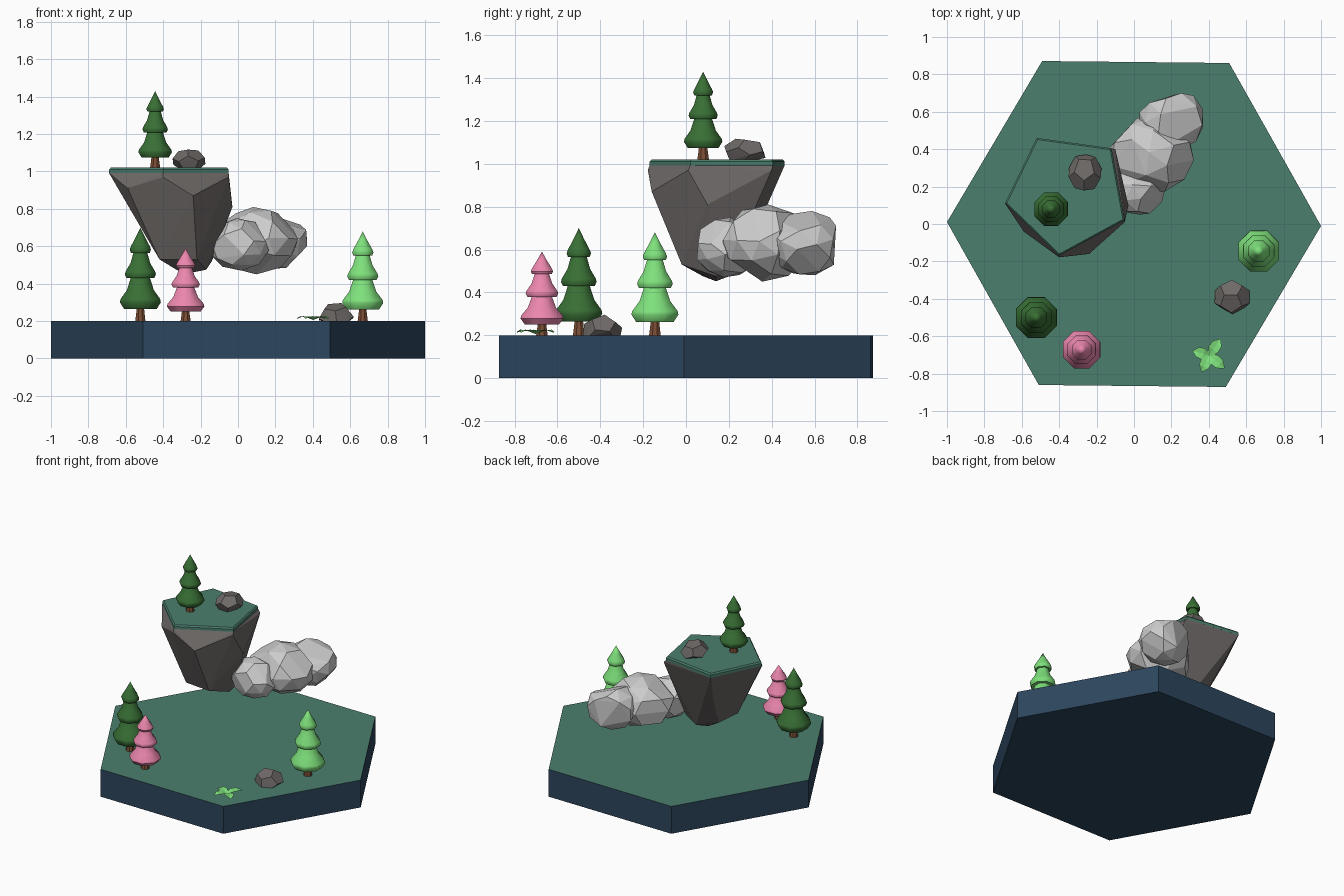
import bpy, bmesh, math, random
from mathutils import Vector, Euler

if "Cube" in bpy.data.objects:
    bpy.data.objects.remove(bpy.data.objects["Cube"])

def material(name, rgb):
    m = bpy.data.materials.new(name)
    m.diffuse_color = (*rgb, 1)
    m.use_nodes = True
    m.node_tree.nodes["Principled BSDF"].inputs["Base Color"].default_value = m.diffuse_color
    return m

TEAL = material("grass", (0.07, 0.21, 0.155))
BLUE = material("base_side", (0.025, 0.06, 0.11))
DARK = material("dark_leaves", (0.04, 0.16, 0.035))
LIGHT = material("light_leaves", (0.21, 0.75, 0.2))
PINK = material("pink_leaves", (0.83, 0.24, 0.42))
BROWN = material("bark", (0.2, 0.075, 0.035))
STONE = material("stone", (0.16, 0.145, 0.14))

def finish(bm, name, *mats):
    bmesh.ops.recalc_face_normals(bm, faces=bm.faces[:])
    me = bpy.data.meshes.new(name)
    bm.to_mesh(me)
    bm.free()
    for m in mats:
        me.materials.append(m)
    ob = bpy.data.objects.new(name, me)
    bpy.context.collection.objects.link(ob)
    return ob

def hull(name, pts, *mats):
    bm = bmesh.new()
    vs = [bm.verts.new(p) for p in pts]
    res = bmesh.ops.convex_hull(bm, input=vs)
    junk = {g for g in res["geom_interior"] + res["geom_unused"] if isinstance(g, bmesh.types.BMVert)}
    bmesh.ops.delete(bm, geom=list(junk), context='VERTS')
    bmesh.ops.dissolve_limit(bm, angle_limit=0.03, verts=bm.verts[:], edges=bm.edges[:])
    return finish(bm, name, *mats)

def lathe(name, profile, sides, loc, mat):
    """Revolve (radius, z) points; radius 0 makes a pole."""
    bm = bmesh.new()
    rings = []
    for r, z in profile:
        n = sides if r > 0 else 1
        rings.append([bm.verts.new((loc[0] + r * math.cos(2 * math.pi * (i + .5) / sides),
                                    loc[1] + r * math.sin(2 * math.pi * (i + .5) / sides),
                                    loc[2] + z)) for i in range(n)])
    for a, b in zip(rings, rings[1:]):
        for i in range(sides):
            j = (i + 1) % sides
            q = [a[i % len(a)], a[j % len(a)], b[j % len(b)], b[i % len(b)]]
            bm.faces.new(list(dict.fromkeys(q)))
    return finish(bm, name, mat)

# Hexagonal base: teal top, blue sides
hexa = [(math.cos(math.radians(60 * i - .6)), math.sin(math.radians(60 * i - .6))) for i in range(6)]
base = hull("hexagon_base", [(x, y, z) for x, y in hexa for z in (0, .2)], BLUE, TEAL)
for p in base.data.polygons:
    p.material_index = 1 if p.normal.z > .9 else 0

# Floating island: grass slab with a bevelled rim, rock tapering underneath
rim = [(-.69, .11), (-.52, .46), (-.12, .405), (-.05, .02), (-.40, -.17)]
cx, cy = -.36, .17
inset = [(cx + (x - cx) * .97, cy + (y - cy) * .97) for x, y in rim]
hull("island_grass", [(x, y, z) for x, y in rim for z in (.99, 1.01)]
     + [(x, y, 1.02) for x, y in inset], TEAL)
hull("island_rock", [(x, y, .992) for x, y in rim] + [
    (-.10, .40, .97), (-.03, .10, .81), (-.05, .01, .97), (-.59, -.04, .91),
    (-.40, -.178, .97), (-.24, -.16, .87), (-.42, .0, .53), (-.33, .08, .475),
    (-.28, .14, .452), (-.17, .14, .475), (-.14, .2, .52), (-.25, .24, .49),
    (-.40, .20, .53), (-.22, -.02, .53), (-.53, .05, .72), (-.45, .33, .75),
    (-.16, .34, .81)], STONE)

# Faceted cloud puffs
def puff(name, loc, radii, seed):
    rnd = random.Random(seed)
    bm = bmesh.new()
    bmesh.ops.create_icosphere(bm, subdivisions=2, radius=1)
    rot = Euler((seed, seed * .7, seed * 1.3)).to_matrix()
    keep = rnd.sample([rot @ v.co for v in bm.verts], 30)
    bm.free()
    lo = [min(p[k] for p in keep) for k in range(3)]
    hi = [max(p[k] for p in keep) for k in range(3)]
    pts = [[loc[k] + radii[k] * (2 * (p[k] - lo[k]) / (hi[k] - lo[k]) - 1) for k in range(3)]
           for p in keep]
    hull(name, pts)

puff("cloud_puff_middle", (.09, .37, .63), (.23, .20, .18), 3)
puff("cloud_puff_back", (.20, .545, .63), (.17, .155, .15), 5)
puff("cloud_puff_front", (.005, .20, .61), (.16, .15, .14), 8)

# Three-tier conifers
TIERS = [(0, .17), (.45, .14), (.8, .13), (1, .20), (.97, .235), (.66, .33), (.47, .46),
         (.68, .46), (.76, .50), (.72, .53), (.48, .62), (.34, .73),
         (.46, .73), (.52, .765), (.46, .80), (.22, .9), (0, 1)]

def tree(name, x, y, z, height, radius, leaves):
    lathe(name + "_trunk", [(0, -.005), (.03, -.005), (.023, height * .1), (.02, height * .2),
                            (0, height * .2)], 8, (x, y, z), BROWN)
    crown = lathe(name + "_crown", [(r * radius * 1.03, h * height) for r, h in TIERS],
                  8, (x, y, z), leaves)
    bpy.ops.object.select_all(action='DESELECT')
    crown.select_set(True)
    bpy.context.view_layer.objects.active = crown
    bpy.ops.object.shade_smooth_by_angle(angle=math.radians(46))

tree("dark_tree", -.522, -.50, .2, .50, .115, DARK)
tree("pink_tree", -.28, -.672, .2, .39, .105, PINK)
tree("light_tree", .667, -.145, .2, .48, .115, LIGHT)
tree("island_tree", -.443, .08, 1.02, .41, .094, DARK)

# Boulders: squashed, turned dodecahedra with flat undersides
def boulder(name, loc, radii, floor, turn):
    g = (1 + 5 ** .5) / 2
    signs = (-1, 1)
    pts = [Vector((a, b, c)) for a in signs for b in signs for c in signs]
    for a in signs:
        for b in signs:
            pts += [Vector((0, a / g, b * g)), Vector((a / g, b * g, 0)), Vector((a * g, 0, b / g))]
    rot = Euler(turn).to_matrix()
    pts = [rot @ p / 3 ** .5 for p in pts]
    hull(name, [(loc[0] + p.x * radii[0], loc[1] + p.y * radii[1],
                 max(floor, loc[2] + p.z * radii[2])) for p in pts], STONE)

boulder("ground_boulder", (.525, -.39, .215), (.1, .095, .085), .195, (.4, .3, .5))
boulder("island_boulder", (-.262, .275, 1.055), (.092, .105, .068), 1.015, (.9, .2, 1.2))

# Low plant: four arched leaves folded along the middle
bm = bmesh.new()
for deg, length in ((165, .09), (55, .105), (-40, .105), (-115, .095)):
    a = math.radians(deg)
    d, s = Vector((math.cos(a), math.sin(a), 0)), Vector((-math.sin(a), math.cos(a), 0))
    rows = []
    for t, w, z in ((0, .012, .206), (.35, .030, .220), (.7, .028, .222), (1, .004, .212)):
        c = Vector((.402, -.702, z)) + d * length * t
        rows.append([bm.verts.new(c + s * w * k + Vector((0, 0, .004 * abs(k)))) for k in (-1, 0, 1)])
    for p, q in zip(rows, rows[1:]):
        for k in (0, 1):
            bm.faces.new((p[k], p[k + 1], q[k + 1], q[k]))
plant = finish(bm, "leafy_plant", LIGHT)
